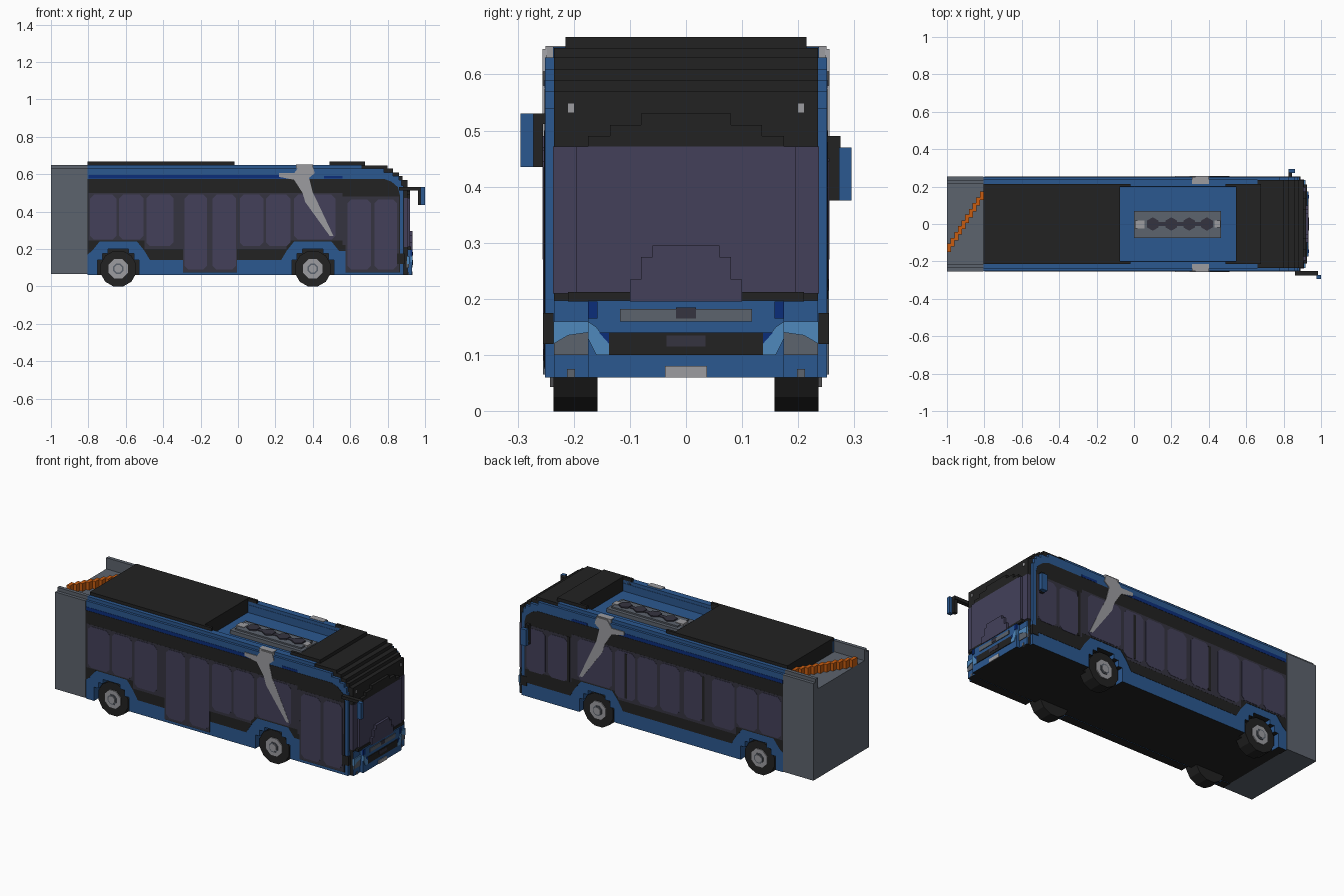
import bpy, bmesh, math

cube = bpy.data.objects.get("Cube")
if cube:
    bpy.data.objects.remove(cube, do_unlink=True)


def material(name, hexcode):
    rgb = [int(hexcode[i:i + 2], 16) / 255 for i in (0, 2, 4)]
    col = [c / 12.92 if c < 0.04045 else ((c + 0.055) / 1.055) ** 2.4 for c in rgb] + [1]
    m = bpy.data.materials.new(name)
    m.use_nodes = True
    m.diffuse_color = col
    m.node_tree.nodes["Principled BSDF"].inputs["Base Color"].default_value = col
    return m


BLUE = material("body blue", "2B5890")
NAVY = material("navy blue", "0B2D7A")
SKY = material("light blue", "4F88BC")
BLACK = material("black", "222222")
GLASS = material("tinted glass", "43405A")
FRAME = material("window frame", "353440")
GREY = material("grey", "5C636D")
PALE = material("pale grey", "9C9CA0")
ORANGE = material("orange", "C85C10")


def prism(name, pts, axis, a, b, *mats, rule=None):
    """Extrude a 2D outline along an axis; rule(normal) picks the material slot."""
    def place(p, t):
        u, v = p
        return {"x": (t, u, v), "y": (u, t, v), "z": (u, v, t)}[axis]
    bm = bmesh.new()
    lo = [bm.verts.new(place(p, a)) for p in pts]
    hi = [bm.verts.new(place(p, b)) for p in pts]
    bm.faces.new(lo)
    bm.faces.new(hi)
    n = len(pts)
    for i in range(n):
        j = (i + 1) % n
        bm.faces.new((lo[i], lo[j], hi[j], hi[i]))
    bmesh.ops.recalc_face_normals(bm, faces=bm.faces)
    bm.normal_update()
    if rule:
        for f in bm.faces:
            f.material_index = rule(f.normal)
    me = bpy.data.meshes.new(name)
    bm.to_mesh(me)
    bm.free()
    for m in mats:
        me.materials.append(m)
    ob = bpy.data.objects.new(name, me)
    bpy.context.collection.objects.link(ob)
    return ob


def rect(u0, u1, v0, v1, c=0):
    if not c:
        return [(u0, v0), (u1, v0), (u1, v1), (u0, v1)]
    return [(u0 + c, v0), (u1 - c, v0), (u1, v0 + c), (u1, v1 - c),
            (u1 - c, v1), (u0 + c, v1), (u0, v1 - c), (u0, v0 + c)]


def box(name, x0, x1, y0, y1, z0, z1, *mats, rule=None):
    return prism(name, rect(x0, x1, y0, y1), "z", z0, z1, *mats, rule=rule)


def ngon(u, v, r, n):
    return [(u + r * math.cos(math.tau * (i + .5) / n),
             v + r * math.sin(math.tau * (i + .5) / n)) for i in range(n)]


def steps(pts):
    """Turn a falling slope into square stairs."""
    out = [pts[0]]
    for (x0, z0), (x1, z1) in zip(pts, pts[1:]):
        out += [(x1, z0), (x1, z1)]
    return out


WHEELS = (-.64, .40)
under = lambda n: 1 if n.z < -.9 else 0

# Central body, with the blue sunken roof
box("body_core", -.805, .80, -.2, .2, .062, .585, BLACK, BLUE, rule=lambda n: int(n.z > .9))

# Side wall outline with wheel openings
wall = [(-.805, .06)]
for c in WHEELS:
    wall += [(c - .112, .06), (c - .112, .14), (c - .085, .14), (c - .085, .175), (c - .055, .175),
             (c - .055, .2), (c + .055, .2), (c + .055, .175), (c + .085, .175), (c + .085, .14),
             (c + .112, .14), (c + .112, .06)]
wall += [(.885, .06)]
wall += steps([(-.805, .63), (.73, .63), (.78, .61), (.83, .59), (.86, .57), (.875, .54), (.885, .50)])[:0:-1]
wall += [(-.805, .63)]

# Dark window band: lower edge follows the arches, with optional doors
def arch(c):
    return [(c - .17, .14), (c - .14, .19), (c - .10, .24), (c + .10, .24), (c + .14, .19), (c + .17, .14)]

band_top = [(.865, .49), (.855, .53), (.82, .56), (.78, .575), (-.805, .575)]
band = {
    1: [(-.805, .17)] + arch(-.64)[1:] + arch(.40) + [(.865, .14)] + band_top,
    -1: [(-.805, .17)] + arch(-.64)[1:] + [(-.295, .14), (-.295, .075), (-.005, .075), (-.005, .14)]
        + arch(.40)[:-1] + [(.575, .19), (.575, .075), (.865, .075)] + band_top,
}
panes = [(-.79, -.65), (-.635, -.505), (-.49, -.345), (-.285, -.165), (-.135, -.01),
         (.01, .135), (.15, .28), (.30, .52), (.585, .71), (.73, .85)]
flash = [(.22, .605), (.30, .605), (.33, .645), (.40, .645), (.41, .605), (.38, .58), (.40, .50), (.43, .44),
         (.51, .27), (.49, .27), (.36, .45), (.345, .50), (.30, .57), (.22, .585)]

for s, side in ((1, "left"), (-1, "right")):
    def skin(name, pts, depth, mat):
        return prism(f"{side}_{name}", pts, "y", s * .248, s * depth, mat)

    prism(f"{side}_wall", wall, "y", s * .198, s * .251, BLUE, BLACK, rule=under)
    box(f"{side}_roof_rail", -.805, .66, s * .2, s * .237, .60, .649, BLUE)
    skin("window_band", band[s], .2525, BLACK)
    skin("roof_stripe", rect(-.8, .30, .576, .596), .2525, NAVY)
    skin("front_stripe", rect(.46, .56, .576, .59), .2525, NAVY)
    # Window frames and panes, low ones being doors
    skin("frames", rect(-.80, .56, .245, .50), .253, FRAME)
    for a, b, z in ((-.50, -.30, .2), (-.3, -.0, .2), (0, .26, .2), (.56, .86, .22)):
        skin("lower_frame", rect(a, b, z, .50 if b < .5 else .48), .2531, FRAME)
    if s < 0:
        skin("middle_door", rect(-.295, -.005, .078, .3), .2532, FRAME)
        skin("front_door", rect(.575, .862, .078, .3), .2532, FRAME)
    for i, (a, b) in enumerate(panes):
        door = s < 0 and i in (3, 4, 8, 9)
        low = .09 if door else .25 if i in (0, 1, 7) else .215
        skin(f"pane_{i + 1}", rect(a, b, low, .465 if i > 7 else .49, .02), .2545, GLASS)
    if s > 0:
        for x in (-.29, .21, .58):
            skin("post", rect(x - .008, x + .008, .22, .48), .2552, BLACK)
    skin("flash", flash, .2555, PALE)
    box(f"{side}_flash_top", .31, .40, s * .215, s * .25, .62, .651, PALE)
    skin("corner_lamp", rect(.85, .888, .12, .175), .2545, BLACK)

    # Wheels
    for c, end in zip(WHEELS, ("rear", "front")):
        nm = f"{side}_{end}"
        prism(nm + "_tyre", ngon(c, .0945, .0985, 12), "y", s * .158, s * .236, BLACK)
        prism(nm + "_rim", ngon(c, .0945, .056, 8), "y", s * .23, s * .242, PALE)
        prism(nm + "_hub", ngon(c, .0945, .03, 8), "y", s * .23, s * .247, GREY)
        prism(nm + "_cap", ngon(c, .0945, .022, 8), "y", s * .23, s * .25, PALE)

    # Rear compartment walls
    box(f"{side}_rear_wall", -1, -.805, s * .215, s * .255, .57, .63, GREY)
    box(f"{side}_rear_lip", -1, -.805, s * .215, s * .236, .62, .65, GREY)

    # Roof cover arms
    box(f"{side}_rear_cover_arm", -.08, -.02, s * .2, s * .215, .6, .667, BLACK)
    box(f"{side}_front_cover_arm", .49, .55, s * .2, s * .215, .6, .667, BLACK)

    # Headlights, stepping back toward the corner
    def lamp(name, pts, x, mat):
        prism(f"{side}_{name}", [(s * y, z) for y, z in pts], "x", x - .012, x, mat)
    lamp("lamp_outer", [(.175, .10), (.235, .10), (.235, .135), (.21, .145), (.175, .15)], .913, GREY)
    lamp("lamp_brow", [(.175, .14), (.21, .135), (.236, .12), (.236, .16), (.175, .16)], .916, SKY)
    lamp("lamp_inner", [(.137, .10), (.16, .10), (.175, .13), (.175, .16), (.16, .15), (.137, .12)], .934, SKY)
    lamp("lamp_corner", [(.137, .12), (.155, .14), (.137, .14)], .935, NAVY)
    lamp("bumper_inlay", rect(.158, .175, .165, .195), .933, NAVY)
    lamp("fog_lamp", rect(.198, .212, .06, .075), .913, GREY)
    lamp("corner_trim", rect(.236, .254, .12, .175), .889, BLACK)
    lamp("marker_light", rect(.20, .21, .532, .548), .907, PALE)

# Grey rear compartment with an orange stepped strip in its sunken top
box("rear_block", -1, -.805, -.255, .255, .065, .585, GREY)
for i in range(10):
    x = -1 + i * .0195
    y = -.15 + i * .031
    box("orange_step", x, x + .0215, y, y + .045, .58, .63, ORANGE)

# Roof covers
box("rear_roof_cover", -.805, -.075, -.215, .215, .58, .667, BLACK)
box("front_roof_cap", .545, .68, -.215, .215, .62, .667, BLACK)
cab = steps([(.545, .647), (.76, .647), (.80, .63), (.83, .61), (.86, .59), (.88, .57), (.905, .53)])
prism("cab", [(.545, .061)] + cab[:-1] + [(.905, .53), (.905, .061)], "y", -.235, .235, BLACK)

# Roof equipment panel
box("roof_panel", 0, .465, -.075, .07, .58, .607, GREY)
box("roof_panel_plate", .02, .445, -.055, .05, .6, .615, GREY)
box("roof_panel_mark", .005, .055, -.025, .02, .6, .618, PALE)
box("roof_panel_end", .43, .462, -.02, .02, .6, .618, PALE)
box("roof_vent_bar", .07, .41, -.012, .012, .61, .619, FRAME)
for x in (.10, .20, .295, .39):
    prism("roof_vent", ngon(x, 0, .036, 6), "z", .61, .622, FRAME)

# Stepped windscreen
prism("windscreen", rect(-.237, .237, .21, .472), "x", .888, .908, GLASS)
prism("windscreen_middle", rect(-.195, .195, .20, .472), "x", .90, .92, GLASS)
prism("windscreen_header", [(-.175, .472), (.175, .472), (.175, .49), (.135, .49), (.135, .51), (.08, .51),
      (.08, .53), (-.08, .53), (-.08, .51), (-.135, .51), (-.135, .49), (-.175, .49)], "x", .90, .92, BLACK)
prism("windscreen_nose", [(-.10, .195), (.10, .195), (.10, .235), (.08, .235), (.08, .275), (.06, .275),
      (.06, .295), (-.06, .295), (-.06, .275), (-.08, .275), (-.08, .235), (-.10, .235)],
      "x", .90, .934, GLASS)
prism("windscreen_sill", rect(-.21, .21, .195, .212), "x", .90, .924, BLACK)

# Bumper in three steps, with grille and trim
for nm, w, x in (("outer", .251, .886), ("middle", .235, .91), ("centre", .175, .93)):
    box("bumper_" + nm, .86, x, -w, w, .06, .197, BLUE, BLACK, rule=under)
for nm, w, z0, z1, mat in (("grille", .137, .10, .14, BLACK), ("trim", .118, .16, .182, GREY),
                           ("lower_plate", .037, .06, .08, PALE)):
    prism("bumper_" + nm, rect(-w, w, z0, z1), "x", .925, .934, mat)
prism("grille_vent", rect(-.035, .035, .115, .135), "x", .925, .9355, FRAME)
prism("trim_badge", rect(-.018, .018, .165, .185), "x", .925, .9355, FRAME)

# Mirrors
box("right_mirror_arm", .86, .985, -.275, -.25, .512, .53, BLACK)
box("right_mirror_back", .962, .985, -.275, -.255, .435, .53, BLACK)
box("right_mirror_head", .975, 1, -.295, -.272, .435, .53, BLUE)
box("left_mirror_arm", .825, .845, .25, .275, .375, .49, BLACK)
box("left_mirror_head", .825, .862, .273, .295, .375, .47, BLUE)
